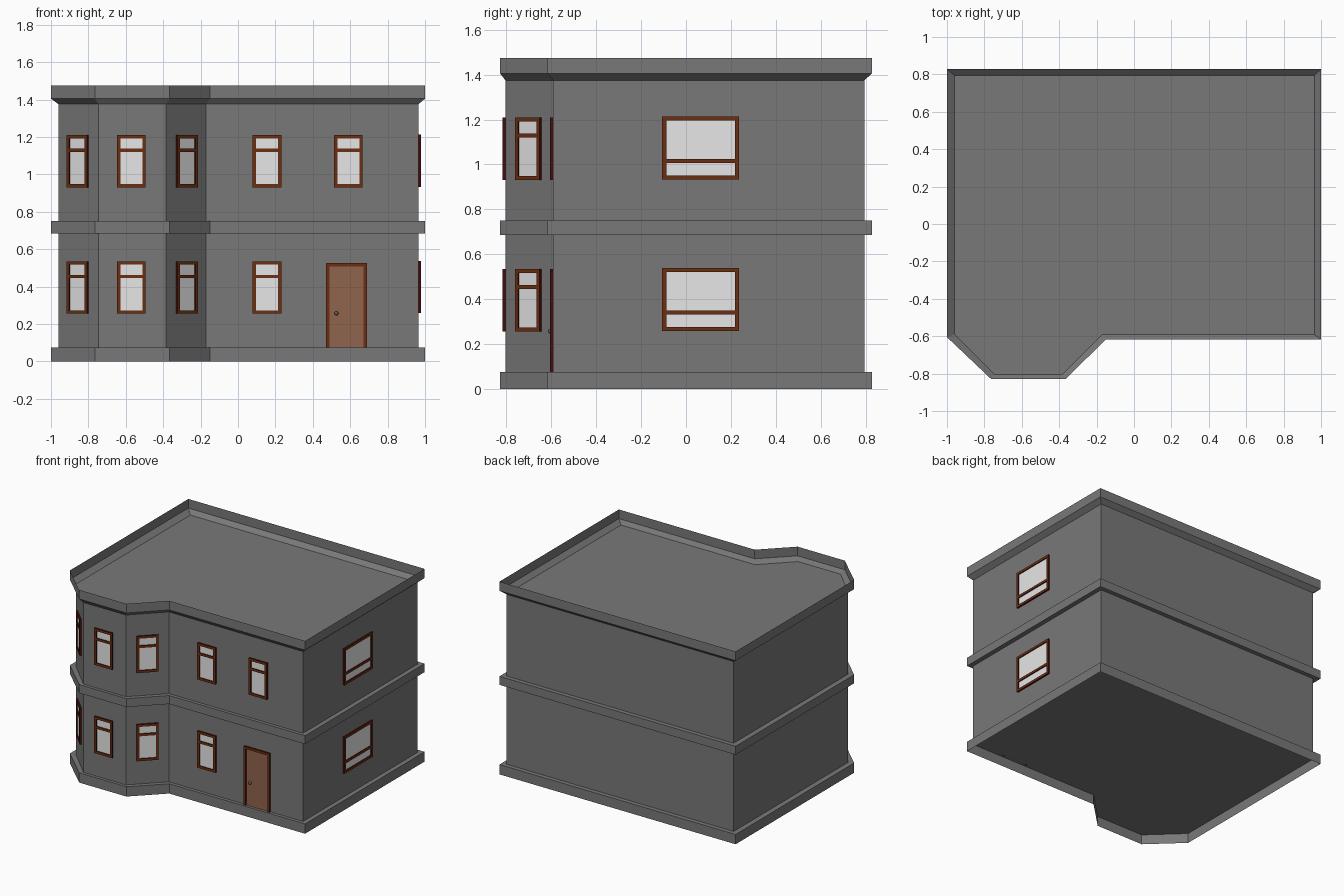
import bpy, bmesh, math
from mathutils import Matrix, Vector

if "Cube" in bpy.data.objects:
    bpy.data.objects.remove(bpy.data.objects["Cube"])


def material(name, rgb):
    m = bpy.data.materials.new(name)
    m.diffuse_color = (*rgb, 1)
    m.use_nodes = True
    m.node_tree.nodes["Principled BSDF"].inputs["Base Color"].default_value = m.diffuse_color
    return m


GREY = material("grey_wall", (0.19, 0.19, 0.19))
GLASS = material("pale_glass", (0.8, 0.8, 0.8))
BROWN = material("frame_brown", (0.15, 0.028, 0.006))
DARK = material("frame_dark_red", (0.06, 0.004, 0.003))
DOOR = material("door_brown", (0.28, 0.125, 0.075))
KNOB = material("knob_grey", (0.12, 0.11, 0.1))


def finish(bm, name, mats, matrix=None):
    mesh = bpy.data.meshes.new(name)
    bm.to_mesh(mesh)
    bm.free()
    for m in mats:
        mesh.materials.append(m)
    ob = bpy.data.objects.new(name, mesh)
    if matrix:
        ob.matrix_world = matrix
    bpy.context.collection.objects.link(ob)
    return ob


# House shell: wall outline and band outline joined through a vertical profile
wall = [(-0.96, -0.59), (-0.745, -0.805), (-0.385, -0.805), (-0.17, -0.592),
        (0.965, -0.592), (0.965, 0.795), (-0.96, 0.795)]
band = [(-1, -0.605), (-0.765, -0.828), (-0.365, -0.828), (-0.15, -0.617),
        (1, -0.617), (1, 0.828), (-1, 0.828)]
profile = [(band, 0), (band, 0.075), (wall, 0.075), (wall, 0.685),
           (band, 0.685), (band, 0.75), (wall, 0.75), (wall, 1.375),
           (band, 1.405), (band, 1.475)]
bm = bmesh.new()
loops = [[bm.verts.new((x, y, z)) for x, y in line] for line, z in profile]
for a, b in zip(loops, loops[1:]):
    for i in range(len(a)):
        j = (i + 1) % len(a)
        bm.faces.new((a[i], a[j], b[j], b[i]))
bm.faces.new(loops[2][::-1])   # floor, recessed inside the plinth
bm.faces.new(loops[7])         # roof, recessed behind the parapet
finish(bm, "house_shell", [GREY])


def add_box(bm, x0, x1, z0, z1, depth, front, side):
    """Plate on the wall, local front is -y; front and sides get own slots."""
    m = Matrix.Translation(((x0 + x1) / 2, -depth / 2, (z0 + z1) / 2)) @ \
        Matrix.Diagonal((x1 - x0, depth, z1 - z0, 1))
    vs = bmesh.ops.create_cube(bm, size=1, matrix=m)["verts"]
    bm.normal_update()
    for f in {f for v in vs for f in v.link_faces}:
        f.material_index = front if f.normal.y < -0.5 else side


def framed_panel(name, x, y, z, w, h, angle, bar=None, panel=GLASS, sill=True):
    t, d, hw = 0.018, 0.013, w / 2
    bm = bmesh.new()
    add_box(bm, -hw + t, hw - t, t if sill else 0, h - t, 0.005, 0, 0)
    add_box(bm, -hw, -hw + t, 0, h, d, 1, 2)
    add_box(bm, hw - t, hw, 0, h, d, 1, 2)
    add_box(bm, -hw + t, hw - t, h - t, h, d, 1, 2)
    if sill:
        add_box(bm, -hw + t, hw - t, 0, t, d, 1, 2)
    if bar:
        add_box(bm, -hw + t, hw - t, bar - t / 2, bar + t / 2, d, 1, 2)
    finish(bm, name, [panel, BROWN, DARK],
           Matrix.Translation((x, y, z)) @ Matrix.Rotation(math.radians(angle), 4, 'Z'))


# Windows, repeated on both floors
for floor, z in (("lower", 0.255), ("upper", 0.93)):
    spots = [("bay_left", -0.8525, -0.6975, -45), ("bay_front", -0.57, -0.805, 0),
             ("bay_right", -0.2775, -0.6985, 45), ("front", 0.155, -0.592, 0)]
    if floor == "upper":
        spots.append(("front_right", 0.59, -0.592, 0))
    for spot, x, y, angle in spots:
        framed_panel(f"{floor}_{spot}_window", x, y, z, 0.153, 0.28, angle, bar=0.199)
    framed_panel(f"{floor}_side_window", 0.965, 0.065, z + 0.003, 0.342, 0.28, 90, bar=0.083)

# Front door with knob
framed_panel("front_door", 0.58, -0.592, 0.075, 0.22, 0.45, 0, panel=DOOR, sill=False)
bm = bmesh.new()
bmesh.ops.create_uvsphere(bm, u_segments=12, v_segments=8, radius=0.011,
                          matrix=Matrix.Translation((0.526, -0.605, 0.257)))
for f in bm.faces:
    f.smooth = True
finish(bm, "door_knob", [KNOB])
